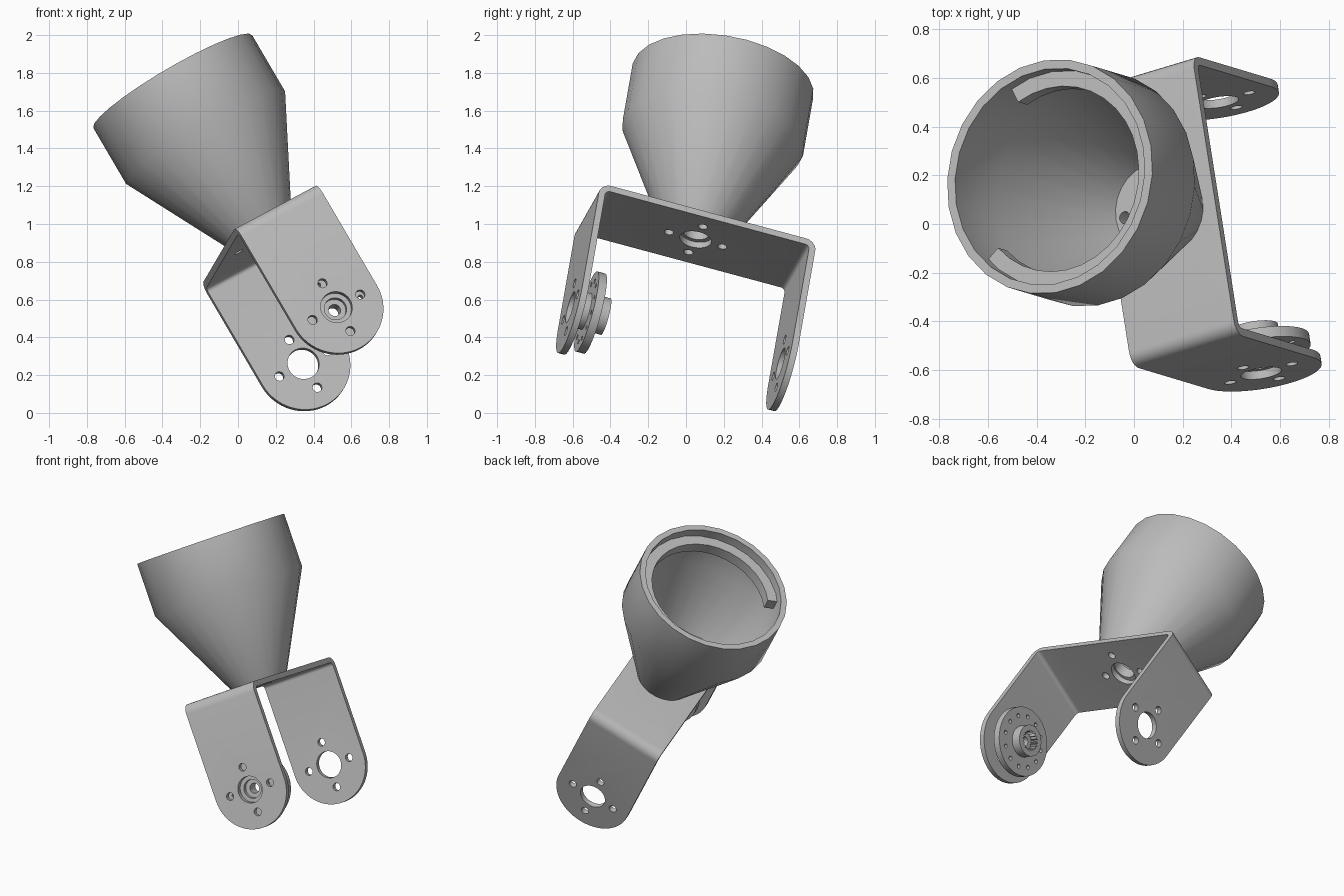
import bpy
import bmesh
from math import cos, sin, pi, radians
from mathutils import Matrix, Vector

if bpy.data.objects.get("Cube"):
    bpy.data.objects.remove(bpy.data.objects["Cube"])

grey = bpy.data.materials.new("light grey metal")
grey.use_nodes = True
colour = (0.5, 0.5, 0.5, 1)
grey.diffuse_color = colour
grey.node_tree.nodes["Principled BSDF"].inputs["Base Color"].default_value = colour

# The whole assembly is built upright (x: arm width, y: across arms, z: cup axis), then tilted
TILT = (Matrix.Rotation(radians(-10), 4, 'X') @ Matrix.Rotation(radians(-30), 4, 'Y')
        @ Matrix.Rotation(radians(10), 4, 'Z'))
TO_Y = Matrix.Rotation(radians(-90), 4, 'X')
CX, CY = 0.542, -0.207          # bracket centre
HALF, THICK = 0.6, 0.035        # half span and sheet thickness
WIDTH = 0.252                   # half width, also arm end radius
TOP, PIVOT = 0.76, 0.125        # heights of the base plate and arm holes
CUP = Vector((0.553, -0.212, TOP))
BOLT = 0.148                    # bolt circle radius
PARTS = []


def finish(bm, name):
    bmesh.ops.recalc_face_normals(bm, faces=bm.faces)
    mesh = bpy.data.meshes.new(name)
    bm.to_mesh(mesh)
    bm.free()
    mesh.materials.append(grey)
    ob = bpy.data.objects.new(name, mesh)
    bpy.context.collection.objects.link(ob)
    return ob


def prism(name, points, offset):
    """Extrude a flat outline by an offset."""
    bm = bmesh.new()
    face = bm.faces.new([bm.verts.new(p) for p in points])
    new = bmesh.ops.extrude_face_region(bm, geom=[face])["geom"]
    bmesh.ops.translate(bm, vec=offset, verts=[v for v in new if isinstance(v, bmesh.types.BMVert)])
    return finish(bm, name)


def lathe(name, profile, place, steps=32, start=0, sweep=360):
    """Turn a closed (radius, height) profile about z."""
    bm = bmesh.new()
    spin0 = Matrix.Rotation(radians(start), 4, 'Z')
    vs = [bm.verts.new(spin0 @ Vector((r, 0, h))) for r, h in profile]
    es = [bm.edges.new((vs[i - 1], vs[i])) for i in range(len(vs))]
    bmesh.ops.spin(bm, geom=vs + es, axis=(0, 0, 1), cent=(0, 0, 0), steps=steps,
                   angle=radians(sweep), use_merge=sweep == 360)
    if sweep == 360:
        bmesh.ops.remove_doubles(bm, verts=bm.verts, dist=1e-5)
    else:
        bmesh.ops.holes_fill(bm, edges=[e for e in bm.edges if e.is_boundary])
    bm.transform(place)
    return finish(bm, name)


def rod(place, radius, length, sides=24, inner=None):
    """Centred cutter along z; with an inner radius it becomes a toothed star."""
    pts = []
    for i in range(sides):
        r = inner if inner and i % 2 else radius
        a = 2 * pi * i / sides
        pts.append(place @ Vector((r * cos(a), r * sin(a), -length / 2)))
    return prism("cutter", pts, place.to_3x3() @ Vector((0, 0, length)))


def cut(ob, cutter, operation='DIFFERENCE'):
    mod = ob.modifiers.new("cut", 'BOOLEAN')
    mod.operation, mod.object, mod.solver = operation, cutter, 'EXACT'
    bpy.context.view_layer.objects.active = ob
    bpy.ops.object.modifier_apply(modifier=mod.name)
    bpy.data.objects.remove(cutter)


def bolt_holes(ob, place, count, ring, radius, length):
    for i in range(count):
        a = 2 * pi * i / count
        cut(ob, rod(place @ Matrix.Translation((ring * cos(a), ring * sin(a), 0)),
                    radius, length, 16))


def arch(half, top, radius):
    """Outline of an upside-down U with rounded corners, left to right."""
    pts = [(-half, -0.3)]
    for side, first in ((-1, 180), (1, 90)):
        for k in range(7):
            a = radians(first - 15 * k)
            pts.append((side * (half - radius) + radius * cos(a), top - radius + radius * sin(a)))
    return pts + [(half, -0.3)]


# Bent sheet bracket
outline = arch(HALF, TOP, 0.06) + arch(HALF - THICK, TOP - THICK, 0.025)[::-1]
bracket = prism("bracket", [(CX - WIDTH, CY + y, z) for y, z in outline], (2 * WIDTH, 0, 0))
stadium = [(WIDTH, 1)] + [(WIDTH * cos(pi * k / 32), PIVOT - WIDTH * sin(pi * k / 32))
                          for k in range(33)] + [(-WIDTH, 1)]
cut(bracket, prism("cutter", [(CX + x, CY - 1, z) for x, z in stadium], (0, 2, 0)), 'INTERSECT')
ends = [Matrix.Translation((CX, CY + s * (HALF - THICK / 2), PIVOT)) @ TO_Y for s in (-1, 1)]
for place in ends + [Matrix.Translation((CX, CY, TOP - THICK / 2))]:
    cut(bracket, rod(place, 0.085, 0.1, 32))
    bolt_holes(bracket, place, 4, BOLT, 0.025, 0.1)
PARTS.append(bracket)

# Funnel cup with a straight collar and a drilled floor
cup_place = Matrix.Translation(CUP)
cup = lathe("cup", [(0.07, 0), (0.185, 0), (0.487, 0.59), (0.487, 0.938), (0.45, 0.938),
                    (0.45, 0.6), (0.19, 0.07), (0.07, 0.07)], cup_place, 26)
bolt_holes(cup, cup_place, 4, BOLT, 0.025, 0.2)
PARTS.append(cup)

# Open retaining ring inside the collar
PARTS.append(lathe("retaining_ring", [(0.385, 0.8), (0.46, 0.8), (0.46, 0.875), (0.385, 0.875)],
                   cup_place, 24, -147, 256))

# Round drive horn on the inside of the front arm
horn_place = Matrix.Translation((CX, CY - HALF + THICK, PIVOT)) @ TO_Y
horn = lathe("drive_horn", [(0.032, 0.03), (0.06, 0.03), (0.06, 0), (0.1, 0), (0.1, 0.055),
                            (0.22, 0.055), (0.22, 0.1), (0.1, 0.1), (0.1, 0.162), (0.032, 0.162)],
             horn_place, 40)
bolt_holes(horn, horn_place, 12, 0.165, 0.013, 0.3)
cut(horn, rod(horn_place @ Matrix.Translation((0, 0, 0.16)), 0.068, 0.1, 40, 0.055))
PARTS.append(horn)

# Shade and tilt every part
for ob in PARTS:
    ob.data.transform(TILT)
    bpy.ops.object.select_all(action='DESELECT')
    ob.select_set(True)
    bpy.context.view_layer.objects.active = ob
    bpy.ops.object.shade_smooth_by_angle(angle=radians(30))
